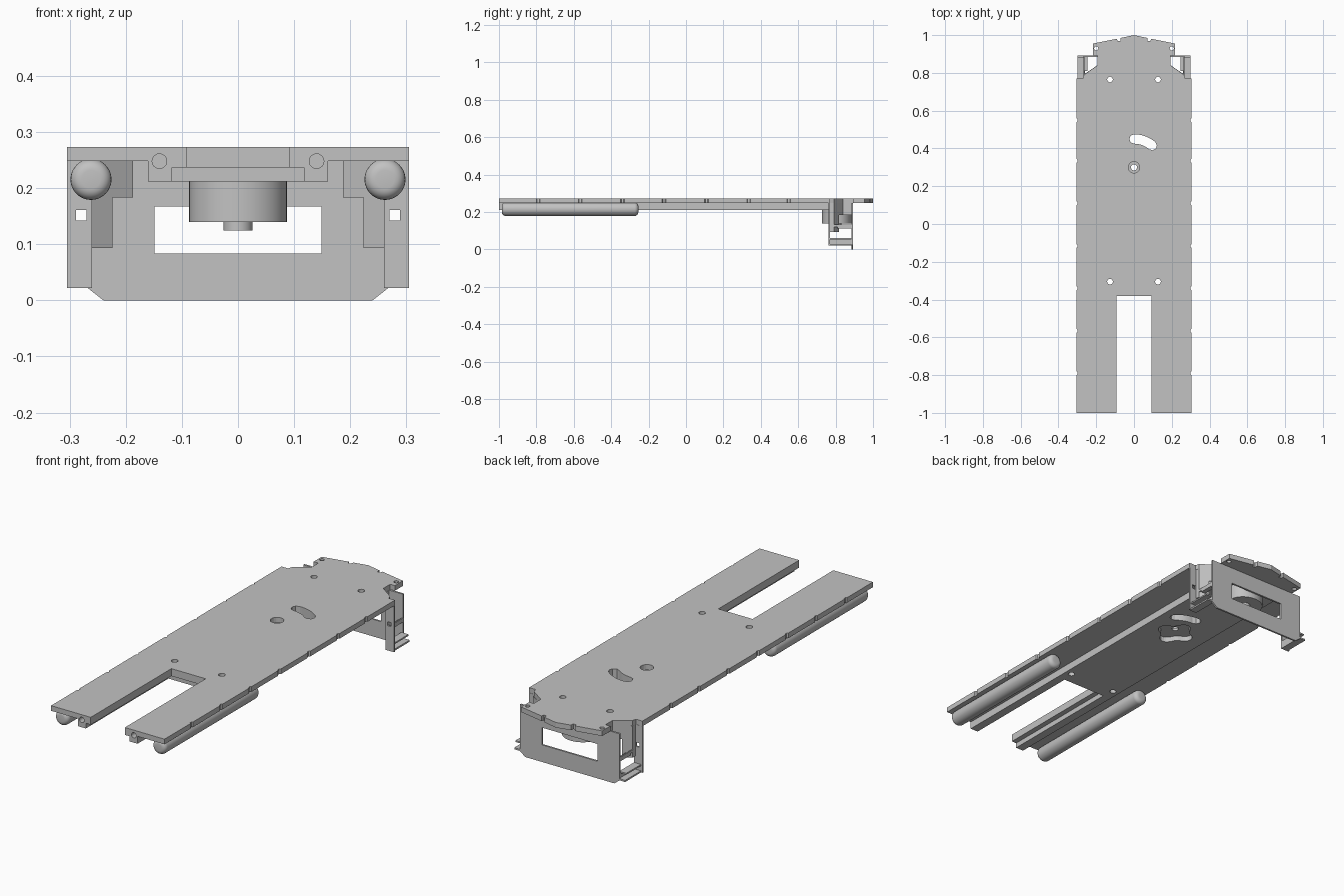
import bpy, bmesh
from math import cos, sin, pi, radians, atan2, hypot
from mathutils import Matrix

cube = bpy.data.objects.get("Cube")
if cube:
    bpy.data.objects.remove(cube)

grey = bpy.data.materials.new("satin grey")
grey.use_nodes = True
COLOUR = (0.54, 0.54, 0.54, 1)
grey.diffuse_color = COLOUR
grey.node_tree.nodes["Principled BSDF"].inputs["Base Color"].default_value = COLOUR

UPRIGHT = Matrix.Rotation(pi / 2, 4, 'X')


def add(name, mesh):
    mesh.name = name
    obj = bpy.data.objects.new(name, mesh)
    bpy.context.collection.objects.link(obj)
    mesh.materials.clear()
    mesh.materials.append(grey)
    return obj


def slab(name, loops, thick, matrix):
    """Extrude a flat outline (first loop) with holes (other loops), centred on its plane."""
    curve = bpy.data.curves.new(name, 'CURVE')
    curve.dimensions, curve.fill_mode, curve.extrude = '2D', 'BOTH', thick / 2
    for loop in loops:
        s = curve.splines.new('POLY')
        s.points.add(len(loop) - 1)
        for p, (x, y) in zip(s.points, loop):
            p.co = (x, y, 0, 1)
        s.use_cyclic_u = True
    temp = bpy.data.objects.new(name, curve)
    bpy.context.collection.objects.link(temp)
    graph = bpy.context.evaluated_depsgraph_get()
    mesh = bpy.data.meshes.new_from_object(temp.evaluated_get(graph))
    bpy.data.objects.remove(temp)
    bm = bmesh.new()
    bm.from_mesh(mesh)
    bmesh.ops.remove_doubles(bm, verts=bm.verts, dist=1e-5)
    bmesh.ops.transform(bm, matrix=matrix, verts=bm.verts)
    bmesh.ops.recalc_face_normals(bm, faces=bm.faces)
    for f in bm.faces:
        f.smooth = False
    bm.to_mesh(mesh)
    bm.free()
    return add(name, mesh)


def flat(name, loops, z0, z1):
    return slab(name, loops, z1 - z0, Matrix.Translation((0, 0, (z0 + z1) / 2)))


def upright(name, loops, y0, y1):
    return slab(name, loops, y1 - y0, Matrix.Translation((0, (y0 + y1) / 2, 0)) @ UPRIGHT)


def rect(x0, x1, y0, y1):
    return [(x0, y0), (x1, y0), (x1, y1), (x0, y1)]


def circle(x, y, r, n=24):
    return [(x + r * cos(2 * pi * i / n), y + r * sin(2 * pi * i / n)) for i in range(n)]


def mirrored(half):
    """Close a right-hand outline with its reflection."""
    return half + [(-x, y) for x, y in reversed(half) if x > 1e-6]


def cylinder(name, r, length, matrix, rim=0):
    bm = bmesh.new()
    bmesh.ops.create_cone(bm, cap_ends=True, segments=48, radius1=r, radius2=r, depth=length)
    if rim:
        edges = [e for e in bm.edges if abs(e.verts[0].co.z - e.verts[1].co.z) < 1e-6]
        bmesh.ops.bevel(bm, geom=edges, offset=rim, segments=5, profile=0.5, affect='EDGES')
    bmesh.ops.transform(bm, matrix=matrix, verts=bm.verts)
    mesh = bpy.data.meshes.new(name)
    bm.to_mesh(mesh)
    bm.free()
    obj = add(name, mesh)
    bpy.ops.object.select_all(action='DESELECT')
    bpy.context.view_layer.objects.active = obj
    obj.select_set(True)
    bpy.ops.object.shade_smooth_by_angle(angle=radians(35))


# Curved slot around the pivot hole
PIVOT = 0.3
arc = [radians(90 - 40 * i / 10) for i in range(11)]
slot = [(0.175 * cos(a), PIVOT + 0.175 * sin(a)) for a in arc]
a = arc[-1]
slot += [(0.15 * cos(a) + 0.025 * cos(a - t), PIVOT + 0.15 * sin(a) + 0.025 * sin(a - t))
         for t in (pi / 4, pi / 2, 3 * pi / 4)]
slot += [(0.125 * cos(a), PIVOT + 0.125 * sin(a)) for a in reversed(arc)]
slot += [(-0.025 * sin(t), PIVOT + 0.15 - 0.025 * cos(t)) for t in (pi / 4, pi / 2, 3 * pi / 4)]
bolts = [circle(s * 0.127, y, 0.015) for s in (-1, 1) for y in (-0.305, 0.765)]

# Top plate with notched edges, forked front and pointed back
FORK_END = -0.95
half = [(0.092, -0.38), (0.092, FORK_END), (0.305, FORK_END)]
for y in (-0.79, -0.565, -0.34, -0.117, 0.11, 0.335, 0.55):
    half += [(0.305, y - 0.01), (0.299, y - 0.006), (0.299, y + 0.006), (0.305, y + 0.01)]
half += [(0.305, 0.77), (0.27, 0.77), (0.265, 0.79), (0.193, 0.84), (0.193, 0.893),
         (0.218, 0.893), (0.218, 0.955)]
half += [(0.09, 0.981), (0.087, 0.968), (0.073, 0.968), (0.07, 0.985), (0, 1)]
tab_holes = [circle(s * 0.2, 0.93, 0.011, 16) for s in (-1, 1)]
flat("top_plate", [mirrored(half), slot, circle(0, PIVOT, 0.03)] + bolts + tab_holes,
     0.248, 0.273)

# Spacer layer that lines the fork
half = [(0.092, -0.38), (0.092, FORK_END), (0.16, FORK_END), (0.16, 0.884)]
flat("spacer_layer", [mirrored(half), slot, circle(0, PIVOT, 0.016)] + bolts, 0.237, 0.248)

# Twin rails joined by a centre panel, with a four-lobed pocket around the pivot
lobes = []
for i in range(64):
    t = 2 * pi * i / 64
    r = 0.08 + 0.014 * cos(4 * t)
    lobes.append((r * cos(t), PIVOT + r * sin(t)))
half = [(0.118, -0.365), (0.118, FORK_END), (0.16, FORK_END), (0.16, 0.884)]
flat("rail_frame", [mirrored(half), slot, lobes] + bolts, 0.212, 0.237)

# Back panel with window and chamfered lower corners
panel = [(0.24, 0), (0.268, 0.022), (0.268, 0.248)]
upright("back_panel", [mirrored(panel), rect(-0.149, 0.149, 0.083, 0.167)], 0.884, 0.893)

# Round housing and its shaft
squash = Matrix.Diagonal((1, 0.9, 1, 1))
cylinder("housing", 0.087, 0.072, Matrix.Translation((0, 0.806, 0.176)) @ squash)
cylinder("housing_shaft", 0.026, 0.016, Matrix.Translation((0, 0.806, 0.132)))

for s, side in ((1, "left"), (-1, "right")):
    def sx(x0, x1, y0, y1):
        return rect(s * x0, s * x1, y0, y1)

    # Fork tip: stepped section with a bore in the rail end
    tip = [(0.092, 0.273), (0.092, 0.237), (0.118, 0.237), (0.118, 0.212),
           (0.16, 0.212), (0.16, 0.248), (0.305, 0.248), (0.305, 0.273)]
    upright(side + "_fork_tip", [[(s * x, z) for x, z in tip], circle(s * 0.14, 0.248, 0.013)],
            -1, FORK_END)

    # Round-ended runner under each fork
    cylinder(side + "_runner", 0.0365, 0.73,
             Matrix.Translation((s * 0.262, -0.62, 0.2155)) @ UPRIGHT, 0.02)

    # Bracket: front flange, foot channel, shelf and inner walls
    upright(side + "_bracket_flange",
            [sx(0.26, 0.305, 0.022, 0.248), sx(0.27, 0.289, 0.142, 0.161)], 0.763, 0.771)
    flat(side + "_foot_base", [sx(0.26, 0.298, 0.771, 0.893)], 0.022, 0.03)
    flat(side + "_foot_top", [sx(0.26, 0.298, 0.771, 0.884)], 0.054, 0.061)
    flat(side + "_foot_wall", [sx(0.26, 0.265, 0.771, 0.884)], 0.03, 0.054)
    flat(side + "_shelf", [sx(0.245, 0.268, 0.81, 0.884)], 0.112, 0.12)
    flat(side + "_shelf_lip", [sx(0.262, 0.268, 0.79, 0.884)], 0.12, 0.132)
    flat(side + "_corner_wall", [sx(0.26, 0.267, 0.771, 0.792)], 0.093, 0.248)
    flat(side + "_inner_wall", [sx(0.187, 0.194, 0.838, 0.884)], 0.183, 0.248)

    # Stepped diagonal wall of the bracket
    dx, dy = -0.073, 0.05
    run = hypot(dx, dy)
    step = [(0, 0.093), (run / 2, 0.093), (run / 2, 0.183), (run, 0.183), (run, 0.248), (0, 0.248)]
    place = Matrix.Translation((s * 0.262, 0.79, 0)) @ Matrix.Rotation(atan2(dy, s * dx), 4, 'Z')
    slab(side + "_diagonal_wall", [step], 0.006, place @ UPRIGHT)
